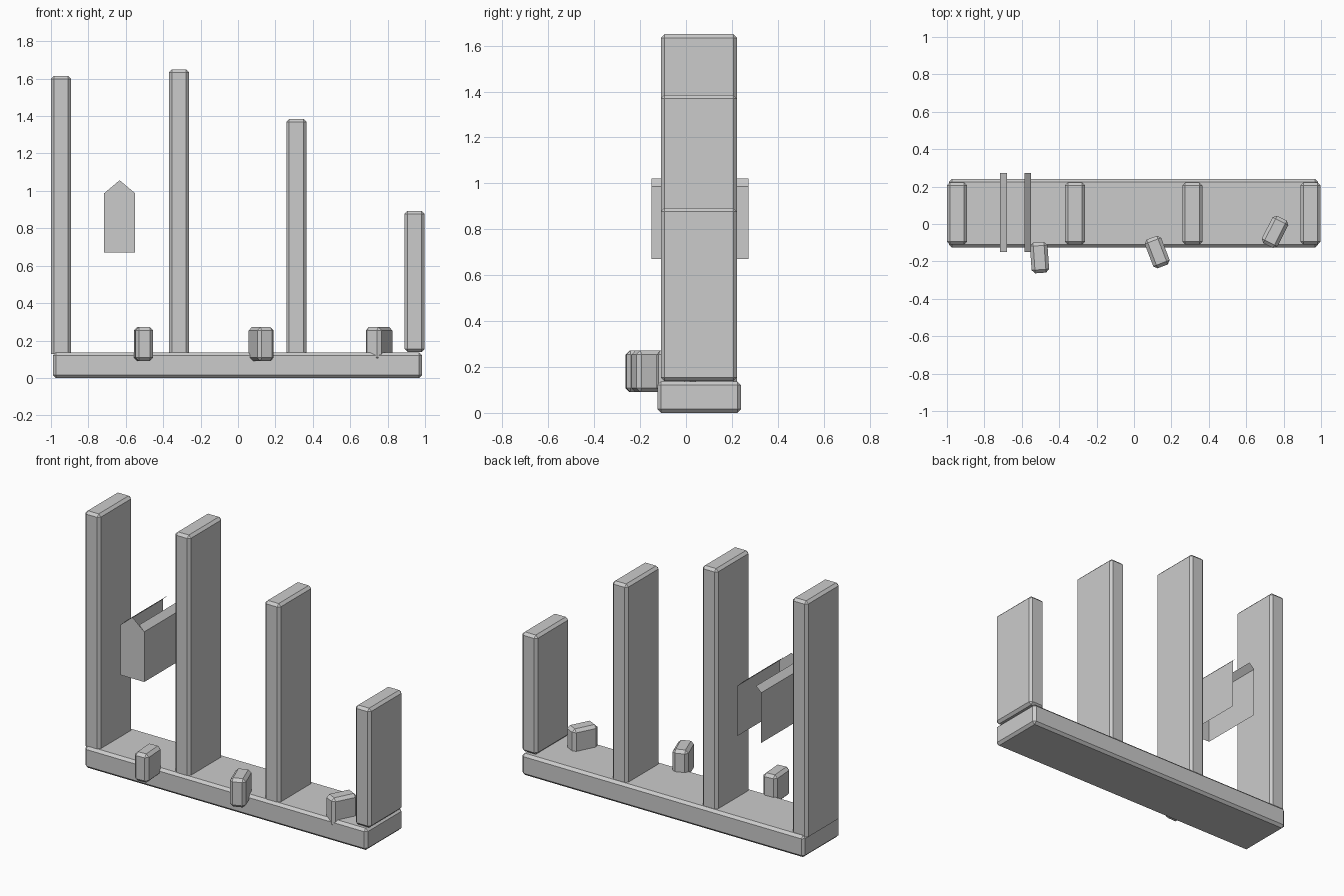
import bpy, bmesh
from math import radians
from mathutils import Matrix, Vector

if "Cube" in bpy.data.objects:
    bpy.data.objects.remove(bpy.data.objects["Cube"])


def finish(name, bm):
    mesh = bpy.data.meshes.new(name)
    bm.to_mesh(mesh)
    bm.free()
    obj = bpy.data.objects.new(name, mesh)
    bpy.context.collection.objects.link(obj)
    return obj


def chamfered_box(name, lo, hi, bevel=0.016, turn=0, open_bottom=False):
    """Box between two corners, single-step chamfer, turned about z."""
    lo, hi = Vector(lo), Vector(hi)
    size = hi - lo
    bm = bmesh.new()
    bmesh.ops.create_cube(bm, size=1)
    bmesh.ops.scale(bm, vec=size, verts=bm.verts)
    if open_bottom:
        bottom = [f for f in bm.faces if f.normal.z < -0.9]
        bmesh.ops.delete(bm, geom=bottom, context='FACES_ONLY')
    edges = [e for e in bm.edges if not e.is_boundary]
    bmesh.ops.bevel(bm, geom=edges, offset=bevel, segments=1,
                    profile=0.5, affect='EDGES')
    obj = finish(name, bm)
    obj.location = (lo + hi) / 2
    obj.rotation_euler.z = radians(turn)
    return obj


# Base slab
chamfered_box("base", (-0.99, -0.125, 0), (0.985, 0.24, 0.137))

# Upright slabs; the last one rests on the base with a closed chamfered foot
posts = [(-1.0, 0.128, 1.615), (-0.37, 0.128, 1.65),
         (0.258, 0.128, 1.385), (0.89, 0.139, 0.893)]
for i, (x, z0, z1) in enumerate(posts):
    chamfered_box(f"upright_{i + 1}", (x, -0.11, z0), (x + 0.108, 0.222, z1),
                  open_bottom=i < 3)

# Small loose blocks along the front edge
for i, (x, y, turn) in enumerate([(-0.505, -0.18, 4), (0.124, -0.15, 21),
                                  (0.754, -0.042, -27)]):
    chamfered_box(f"small_block_{i + 1}", (x - 0.047, y - 0.082, 0.09),
                  (x + 0.047, y + 0.082, 0.272), bevel=0.018, turn=turn)

# Floating open shell: gabled front, two walls, narrow strips of roof
bm = bmesh.new()
cx, half, y0, y1 = -0.633, 0.083, -0.15, 0.272
gable = [(-half, 0.67), (half, 0.67), (half, 0.987), (0, 1.057), (-half, 0.987)]
bm.faces.new([bm.verts.new((cx + x, y0, z)) for x, z in gable])
for s in (-1, 1):
    profile = [(s * half, 0.67), (s * half, 0.987), (s * 0.047, 1.021)]
    for a, b in zip(profile, profile[1:]):
        quad = [(cx + a[0], y0, a[1]), (cx + a[0], y1, a[1]),
                (cx + b[0], y1, b[1]), (cx + b[0], y0, b[1])]
        bm.faces.new([bm.verts.new(p) for p in quad[::s]])
bmesh.ops.remove_doubles(bm, verts=bm.verts, dist=0.0001)
finish("hanging_shell", bm)
